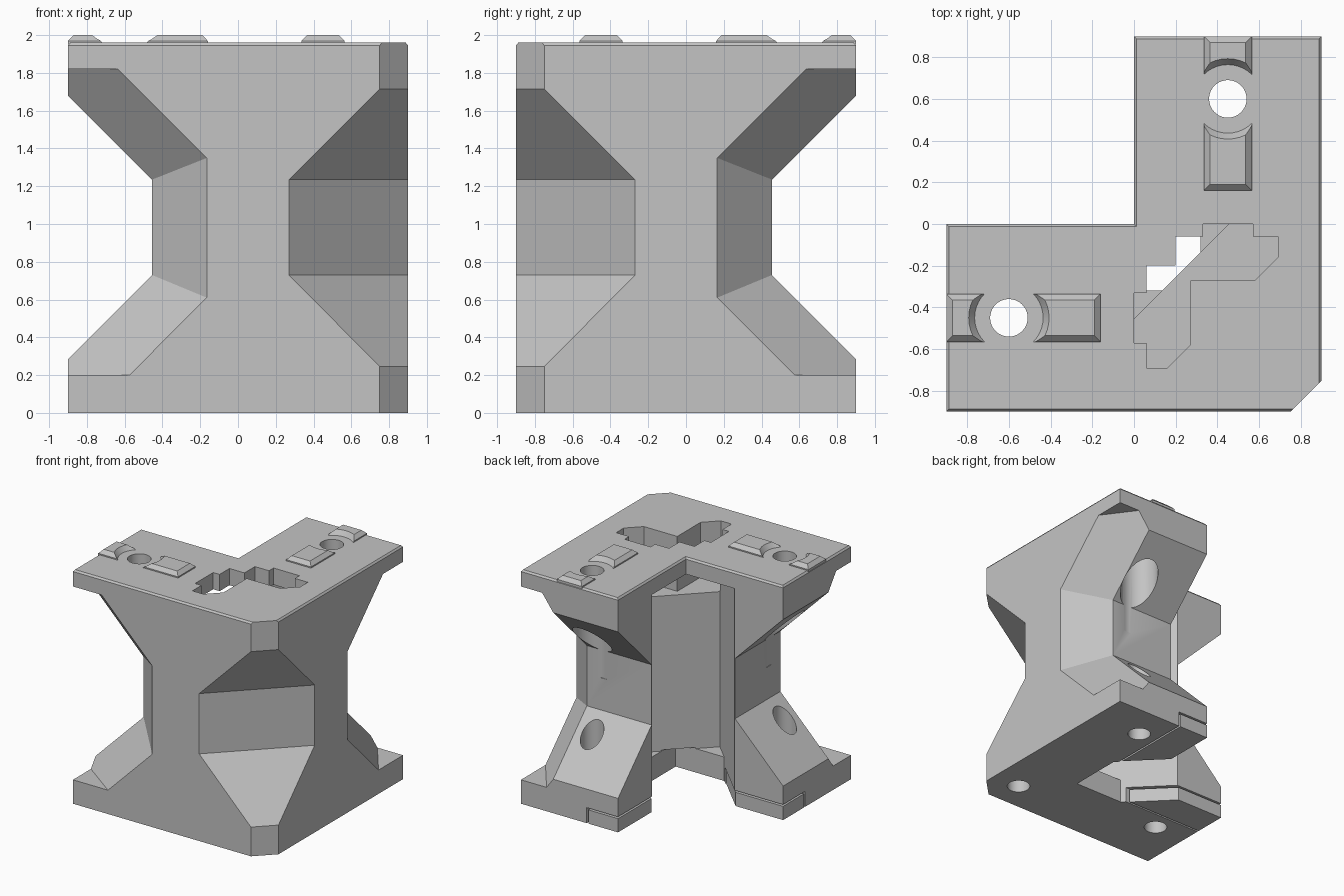
import bpy, bmesh, math

cube = bpy.data.objects.get("Cube")
if cube:
    bpy.data.objects.remove(cube, do_unlink=True)

grey = bpy.data.materials.new("plain grey")
grey.use_nodes = True
GREY = (0.55, 0.55, 0.55, 1)
grey.diffuse_color = GREY
grey.node_tree.nodes["Principled BSDF"].inputs["Base Color"].default_value = GREY

HALF, TOP, AXIS, HOLE_Y = 0.9, 1.96, 0.45, 0.6


def swap(p):
    """Reflect a point from the back arm to the right-hand arm."""
    return (-p[1], -p[0], p[2])


def loft(name, rings, mirrored=False):
    """Solid through rings of equal length, capped at both ends."""
    bm = bmesh.new()
    rows = [[bm.verts.new(swap(p) if mirrored else p) for p in r] for r in rings]
    for a, b in zip(rows, rows[1:]):
        for i in range(len(a)):
            j = (i + 1) % len(a)
            bm.faces.new((a[i], a[j], b[j], b[i]))
    bm.faces.new(rows[0])
    bm.faces.new(rows[-1])
    bmesh.ops.recalc_face_normals(bm, faces=bm.faces)
    mesh = bpy.data.meshes.new(name)
    bm.to_mesh(mesh)
    bm.free()
    mesh.materials.append(grey)
    ob = bpy.data.objects.new(name, mesh)
    bpy.context.collection.objects.link(ob)
    return ob


def prism(name, outline, z0, z1, mirrored=False):
    return loft(name, [[(x, y, z) for x, y in outline] for z in (z0, z1)], mirrored)


def cone(name, x, y, r0, r1, z0, z1, mirrored=False, n=40):
    turn = [2 * math.pi * i / n for i in range(n)]
    return loft(name, [[(x + r * math.cos(a), y + r * math.sin(a), z) for a in turn]
                       for r, z in ((r0, z0), (r1, z1))], mirrored)


def cut(target, cutter):
    cutter.hide_render = True
    mod = target.modifiers.new("cut", 'BOOLEAN')
    mod.operation, mod.solver, mod.object = 'DIFFERENCE', 'EXACT', cutter
    bpy.ops.object.select_all(action='DESELECT')
    target.select_set(True)
    bpy.context.view_layer.objects.active = target
    bpy.ops.object.modifier_apply(modifier=mod.name)
    bpy.data.objects.remove(cutter, do_unlink=True)


def smooth(ob):
    bpy.ops.object.select_all(action='DESELECT')
    ob.select_set(True)
    bpy.context.view_layer.objects.active = ob
    bpy.ops.object.shade_smooth_by_angle(angle=math.radians(25))


def corner_outline(inset, z):
    """L-shaped plan, shrunk by the inset."""
    h, i = HALF - inset, inset
    return [(x, y, z) for x, y in
            ((-h, -h), (h, -h), (h, h), (i, h), (i, -i), (-h, -i))]


# Main block with a softened top rim
body = loft("corner_body", [corner_outline(0, 0), corner_outline(0, TOP - 0.015),
                            corner_outline(0.012, TOP)])

# Outer corner: chamfer with a deep faceted recess
corner_profile = [(1.65, -0.1), (1.65, 0.245), (1.17, 0.73), (1.17, 1.235),
                  (1.65, 1.715), (1.65, 2.1), (2.5, 2.1), (2.5, -0.1)]
cut(body, loft("corner_cut", [[(d / 2 + s, -d / 2 + s, z) for d, z in corner_profile]
                              for s in (-1.5, 1.5)]))

# Inner hollow between the arms, with a diagonal back wall
w, d, far = 0.45, 0.455, -2.5
hollow = [((s + t) / 2, (s - t) / 2) for s, t in ((-w, d), (w, d), (w, far), (-w, far))]
cut(body, prism("hollow_cut", hollow, 0.2, 1.82))

# Opening and stepped recess under the base
n = 0.32
notch = [(n, -n), (n, w - n), (-0.3, 0.75), (-0.75, 0.3), (n - w, -n)]
cut(body, prism("notch_cut", notch, -0.1, 0.21))
step = 0.29
cut(body, prism("step_cut", [(-1.1, -step), (step, -step), (step, 1.1), (-1.1, 1.1)],
                -0.1, 0.13))

# Keyed sockets in the top plate
socket = [(0.2, -0.06), (0.33, -0.06), (0.33, 0), (0.57, 0), (0.57, -0.06), (0.69, -0.06),
          (0.69, -0.16), (0.58, -0.27), (0.26, -0.27), (0.2, -0.2)]
socket = [(x, y - 0.001) for x, y in socket]

end_profile = [(1.2, -0.015), (0.455, 0.73), (0.455, 1.235), (1.2, 1.98)]


def side_ring(t):
    """Section of the side bevel, t = 0 at the arm end and 1 at the outer face."""
    y, z1, z2 = 0.455 - 0.29 * t, 0.73 - 0.12 * t, 1.235 + 0.115 * t
    x = 0.6 + 0.3 * t
    return [(x, py, pz) for py, pz in
            ((1.4, 0.2), (y + z1 - 0.2, 0.2), (y, z1),
             (y, z2), (y + 1.82 - z2, 1.82), (1.4, 1.82))]


for m in (False, True):
    # Waisted arm end: wedge, then bevel towards the outer face
    wedge = [(y, z) for y, z in end_profile]
    cut(body, loft("wedge_cut", [[(x, y, z) for y, z in wedge] for x in (-0.2, 1.1)], m))
    cut(body, loft("bevel_cut", [side_ring(0), side_ring(1.5)], m))
    cut(body, prism("socket_cut", socket, 1.5, 2.1, m))
    # Bolt hole with a wide seat below the top plate
    cut(body, cone("bolt_cut", AXIS, HOLE_Y, 0.09, 0.09, -0.2, 2.2, m))
    cut(body, cone("seat_cut", AXIS, HOLE_Y, 0.15, 0.15, 1.0, 1.75, m))

# Blind hole under the outer corner
cut(body, cone("blind_cut", 0.65, -0.65, 0.09, 0.09, -0.2, 0.3))
smooth(body)

for m, side in ((False, "back"), (True, "right")):
    # Base tab sitting in the stepped recess
    prism(side + "_base_tab", [(0, 0.46), (0, HALF), (0.275, HALF), (0.275, 0.185)],
          0, 0.115, m)
    # Raised locating lugs, hollowed round the bolt hole
    for y0, y1, part in ((0.16, 0.5, "inner"), (0.71, HALF, "outer")):
        rings = []
        for i, z in ((0, TOP - 0.01), (0, TOP + 0.01), (0.03, 2.0)):
            rings.append([(0.335 + i, y0 + i, z), (0.565 - i, y0 + i, z),
                          (0.565 - i, y1 - i, z), (0.335 + i, y1 - i, z)])
        lug = loft(side + "_" + part + "_lug", rings, m)
        cut(lug, cone("lug_cut", AXIS, HOLE_Y, 0.15, 0.2, 1.94, 2.01, m))
        smooth(lug)
